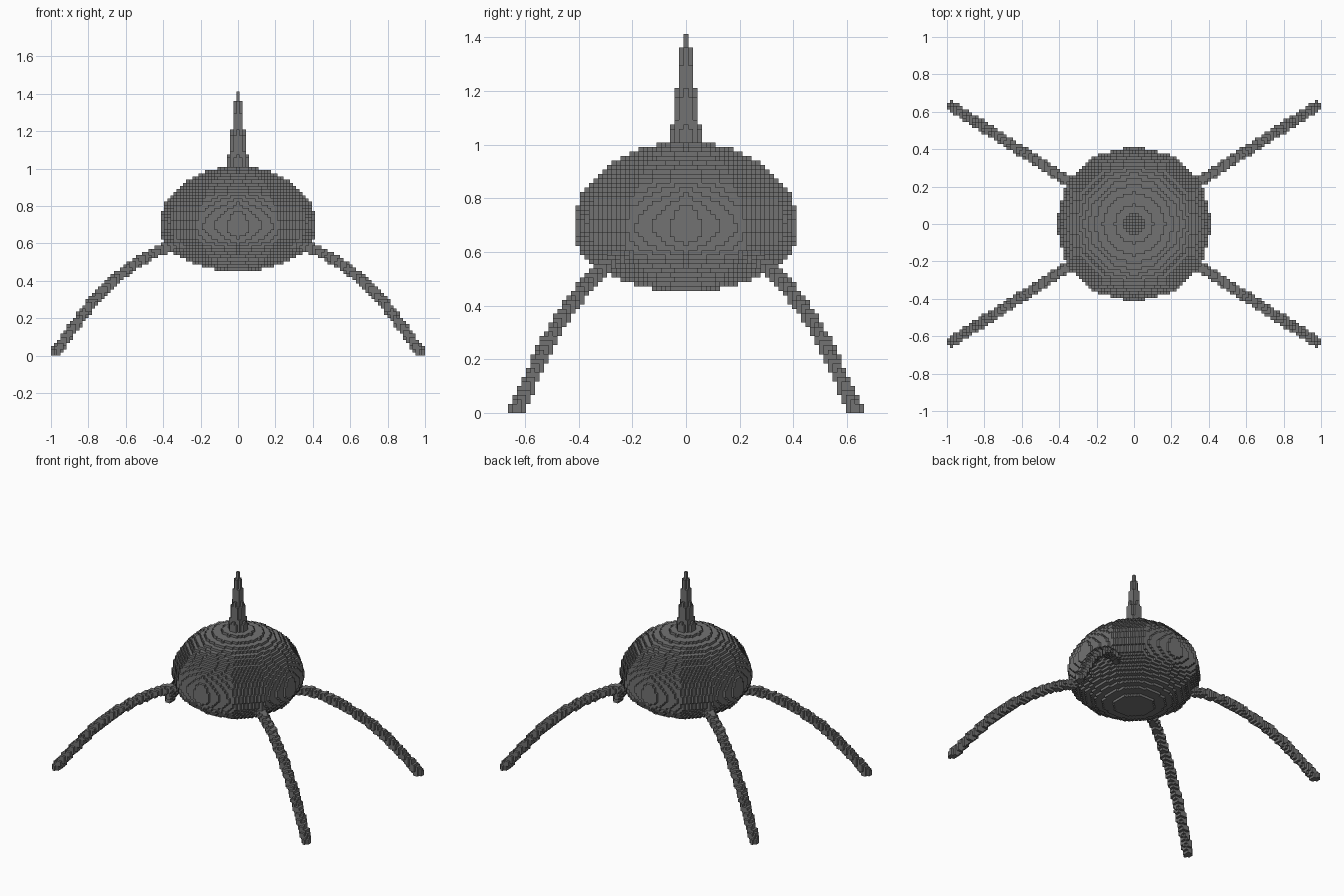
import bpy
import bmesh
import math
from mathutils import Vector

cube = bpy.data.objects.get("Cube")
if cube:
    bpy.data.objects.remove(cube, do_unlink=True)

S = 2 / 119  # block size

grey = bpy.data.materials.new("dark_grey")
grey.use_nodes = True
grey.diffuse_color = (0.17, 0.17, 0.17, 1)
grey.node_tree.nodes["Principled BSDF"].inputs["Base Color"].default_value = (0.17, 0.17, 0.17, 1)


def centre(c):
    return Vector((c[0] * S, c[1] * S, (c[2] + 0.5) * S))


def fill(low, high, inside):
    """Collect the grid cells of a box whose centres pass the inside test."""
    a = [math.floor(v / S) - 1 for v in low]
    b = [math.ceil(v / S) + 1 for v in high]
    return {(i, j, k)
            for i in range(a[0], b[0] + 1)
            for j in range(a[1], b[1] + 1)
            for k in range(max(a[2], 0), b[2] + 1)
            if inside(centre((i, j, k)))}


def build_blocks(name, cells):
    """Make one stepped mesh from the exposed sides of the cells."""
    bm = bmesh.new()
    verts = {}

    def corner(p):
        if p not in verts:
            verts[p] = bm.verts.new(((p[0] - 0.5) * S, (p[1] - 0.5) * S, p[2] * S))
        return verts[p]

    for c in sorted(cells):
        for axis in range(3):
            u, v = (axis + 1) % 3, (axis + 2) % 3
            for side in (0, 1):
                n = list(c)
                n[axis] += 2 * side - 1
                if tuple(n) in cells:
                    continue
                loop = []
                for du, dv in ((0, 0), (1, 0), (1, 1), (0, 1)):
                    p = list(c)
                    p[axis] += side
                    p[u] += du
                    p[v] += dv
                    loop.append(corner(tuple(p)))
                bm.faces.new(loop if side else loop[::-1])
    mesh = bpy.data.meshes.new(name)
    bm.to_mesh(mesh)
    bm.free()
    mesh.materials.append(grey)
    obj = bpy.data.objects.new(name, mesh)
    bpy.context.collection.objects.link(obj)
    return obj


# Body: twelve-sided squashed ball, taller above its widest ring
R, MID, UP, DOWN = 0.42, 0.69, 0.32, 0.24
STEP = math.pi / 6


def in_body(p):
    turn = math.atan2(p.y, p.x) % STEP - STEP / 2
    r = math.hypot(p.x, p.y) * math.cos(turn) / math.cos(STEP / 2)
    h = (p.z - MID) / (UP if p.z > MID else DOWN)
    return (r / R) ** 2 + h * h <= 1


build_blocks("body", fill((-R, -R, MID - DOWN), (R, R, MID + UP), in_body))

# Spike: slim cone on top
BASE, TIP = 0.98, 1.41


def in_spike(p):
    t = (p.z - BASE) / (TIP - BASE)
    return 0 <= t <= 1 and math.hypot(p.x, p.y) <= 0.062 - 0.052 * t


build_blocks("spike", fill((-0.1, -0.1, BASE), (0.1, 0.1, TIP), in_spike))

# Legs: one arched tube, mirrored to the four corners
THICK = 0.029
path = [Vector((x, 0.235 + (x - 0.36) * 0.64, z)) for x, z in
        ((0.32, 0.59), (0.42, 0.565), (0.52, 0.51), (0.62, 0.44), (0.72, 0.35),
         (0.8, 0.26), (0.88, 0.15), (0.977, 0.015))]
leg = set()
for a, b in zip(path, path[1:]):
    def in_tube(p, a=a, b=b):
        t = (p - a).dot(b - a) / (b - a).length_squared
        return (p - a.lerp(b, min(max(t, 0), 1))).length <= THICK
    low = [min(m, n) - THICK for m, n in zip(a, b)]
    high = [max(m, n) + THICK for m, n in zip(a, b)]
    leg |= fill(low, high, in_tube)
leg = {c for c in leg if c[0] * S < 1}

for sx, side in ((1, "left"), (-1, "right")):
    for sy, end in ((-1, "front"), (1, "back")):
        build_blocks(f"{end}_{side}_leg", {(sx * i, sy * j, k) for i, j, k in leg})
